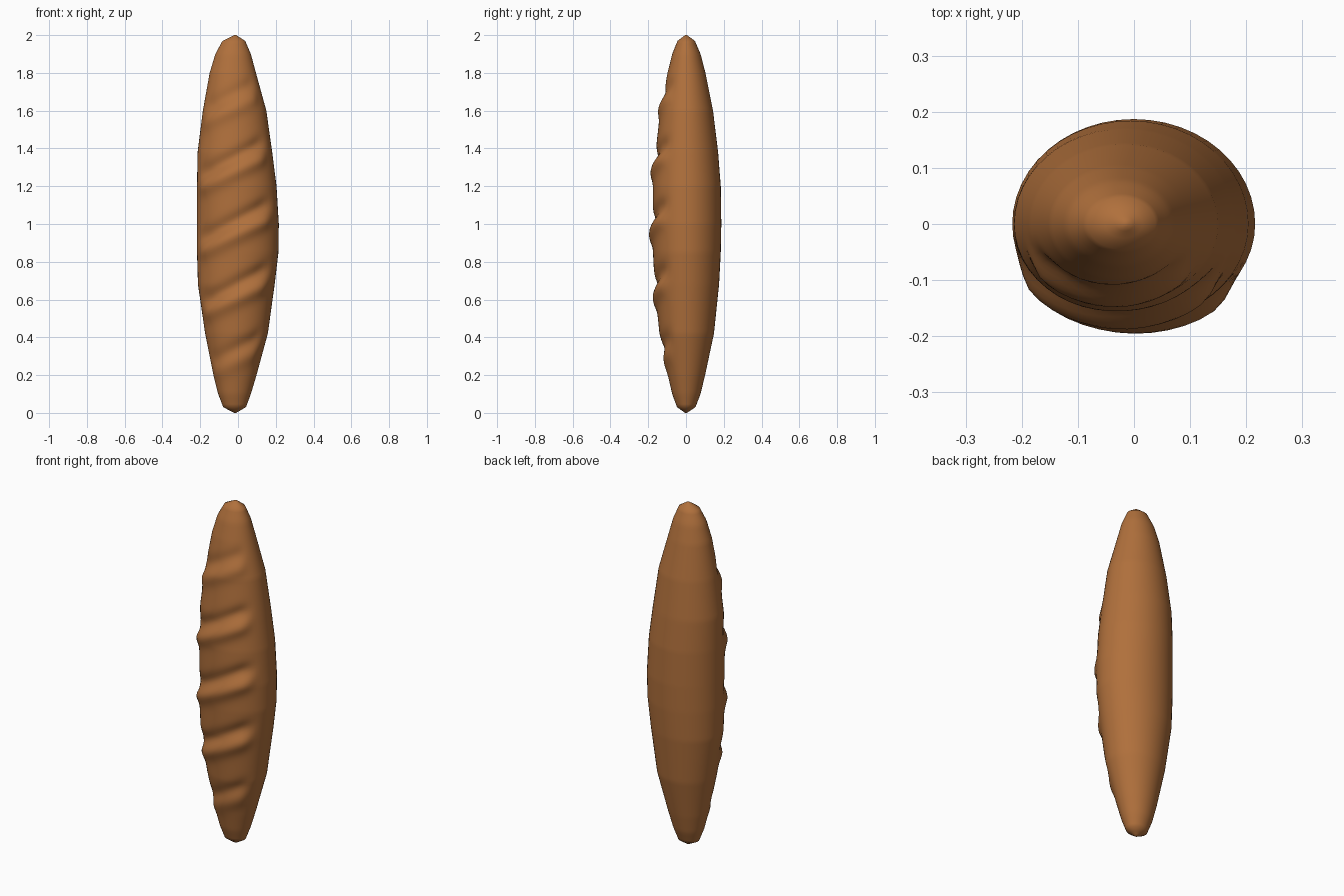
import bpy, bmesh, math

if "Cube" in bpy.data.objects:
    bpy.data.objects.remove(bpy.data.objects["Cube"])

# z, left x, right x, back y (half depth)
PROFILE = [
    (0.00, -0.020, -0.010, 0.005), (0.03, -0.078, 0.042, 0.050), (0.10, -0.105, 0.068, 0.077),
    (0.20, -0.130, 0.098, 0.101), (0.42, -0.174, 0.158, 0.148), (0.68, -0.212, 0.194, 0.175),
    (0.85, -0.217, 0.214, 0.184), (1.00, -0.217, 0.216, 0.187), (1.20, -0.217, 0.204, 0.184),
    (1.38, -0.214, 0.181, 0.170), (1.60, -0.186, 0.150, 0.143), (1.80, -0.150, 0.095, 0.103),
    (1.90, -0.120, 0.068, 0.077), (1.97, -0.082, 0.038, 0.047), (2.00, -0.020, -0.010, 0.005)]
SLASHES = [0.30, 0.64, 0.98, 1.32, 1.66]
SLOPE = 0.5
SEG = 48
ROWS = 130


def sample(z):
    for a, b in zip(PROFILE, PROFILE[1:]):
        if z <= b[0]:
            f = (z - a[0]) / (b[0] - a[0])
            return [a[i] + f * (b[i] - a[i]) for i in (1, 2, 3)]
    return PROFILE[-1][1:]


def smooth(a, b, v):
    f = max(0.0, min(1.0, (v - a) / (b - a)))
    return f * f * (3 - 2 * f)


def slash(x, z, u):
    """Raised lip below a groove, fading toward the sides of the front."""
    mask = smooth(-1.0, -0.75, u) * (1 - smooth(0.6, 0.9, u))
    d = 0.0
    for c in SLASHES:
        t = z - c - SLOPE * x
        d += 0.020 * math.exp(-((t + 0.035) / 0.045) ** 2)
        d -= 0.020 * math.exp(-((t - 0.045) / 0.04) ** 2)
    return d * mask


# Loaf body: stacked elliptical rings, with scored slashes on the front
bm = bmesh.new()
rings = []
zs = sorted({round(2 * i / ROWS, 4) for i in range(ROWS + 1)} | {0.006, 1.994})
for z in zs:
    left, right, depth = sample(z)
    cx, hw = (left + right) / 2, (right - left) / 2
    ring = []
    for k in range(SEG):
        a = 2 * math.pi * k / SEG
        u, s = math.cos(a), math.sin(a)
        x, y = cx + hw * u, depth * s
        if s < 0:
            y *= 0.95
            d = slash(x, z, u) * smooth(0.0, 0.35, -s) * smooth(0.05, 0.2, depth)
            x += d * u
            y += d * s
        ring.append(bm.verts.new((x, y, z)))
    rings.append(ring)
for lo, hi in zip(rings, rings[1:]):
    for k in range(SEG):
        n = (k + 1) % SEG
        bm.faces.new((lo[k], lo[n], hi[n], hi[k]))
bm.faces.new(rings[0][::-1])
bm.faces.new(rings[-1])
bm.normal_update()
for f in bm.faces:
    f.smooth = True

mesh = bpy.data.meshes.new("bread_loaf")
bm.to_mesh(mesh)
bm.free()
loaf = bpy.data.objects.new("bread_loaf", mesh)
bpy.context.collection.objects.link(loaf)

# Crust colour
crust = bpy.data.materials.new("brown crust")
crust.diffuse_color = (0.434, 0.162, 0.045, 1)
crust.use_nodes = True
crust.node_tree.nodes["Principled BSDF"].inputs["Base Color"].default_value = crust.diffuse_color
mesh.materials.append(crust)
